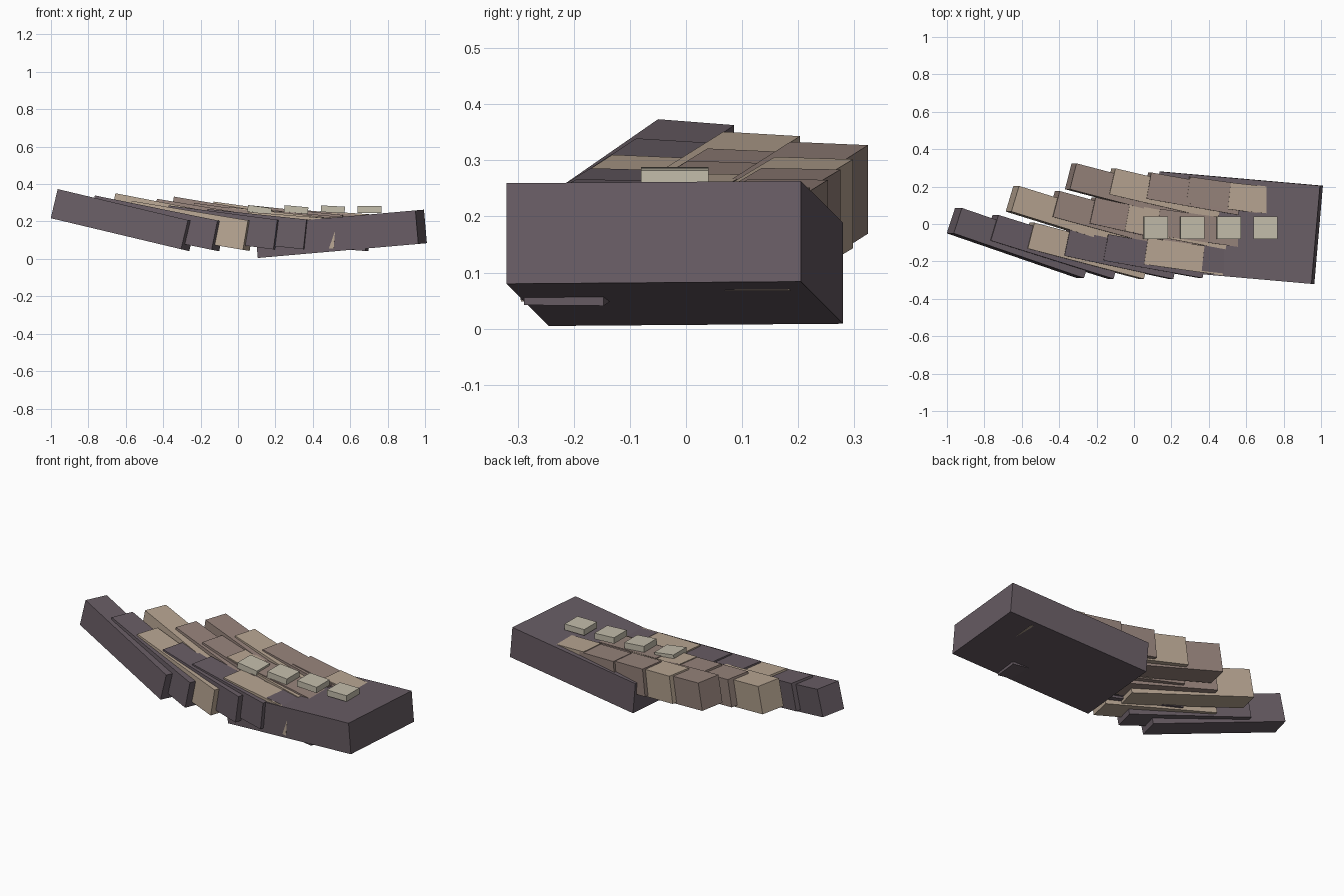
import bpy
from math import radians
from mathutils import Matrix, Vector

if "Cube" in bpy.data.objects:
    bpy.data.objects.remove(bpy.data.objects["Cube"])


def material(name, rgb):
    m = bpy.data.materials.new(name)
    m.diffuse_color = (*rgb, 1)
    m.use_nodes = True
    m.node_tree.nodes["Principled BSDF"].inputs["Base Color"].default_value = m.diffuse_color
    return m


DARK = material("dark", (0.14, 0.11, 0.13))
BROWN = material("brown", (0.31, 0.23, 0.20))
TAN = material("tan", (0.48, 0.38, 0.29))
PALE = material("pale", (0.55, 0.51, 0.41))


def box(name, center, size, mat, yaw=0, tilt=0):
    bpy.ops.mesh.primitive_cube_add(size=1)
    ob = bpy.context.object
    ob.name = name
    rot = Matrix.Rotation(radians(tilt), 4, 'Y') @ Matrix.Rotation(radians(yaw), 4, 'Z')
    ob.matrix_world = Matrix.Translation(center) @ rot @ Matrix.Diagonal((*size, 1))
    ob.data.materials.append(mat)
    return ob


def feather(name, tip, length, yaw, tilt, mat, width=0.143, height=0.16):
    # tip = middle of the upper edge at the outer end
    rot = Matrix.Rotation(radians(tilt), 3, 'Y') @ Matrix.Rotation(radians(-yaw), 3, 'Z')
    center = Vector(tip) + rot @ Vector((length / 2, 0, -height / 2))
    box(name, center, (length, width, height), mat, -yaw, tilt)


# solid root block
box("wing_root", (0.55, -0.02, 0.134), (0.865, 0.527, 0.18), DARK, -5, -5)

# feather rows: tip, length, yaw, tilt, material
rows = {
    "front_feather": [
        ((-0.942, 0.018, 0.368), 0.755, 18.5, 13.4, DARK),
        ((-0.745, -0.02, 0.335), 0.70, 17, 11.5, DARK),
        ((-0.55, -0.062, 0.307), 0.65, 14.5, 9.5, TAN),
        ((-0.357, -0.10, 0.284), 0.60, 12, 7.5, DARK),
        ((-0.15, -0.125, 0.265), 0.54, 10, 6, DARK),
        ((0.065, -0.145, 0.25), 0.475, 8, 4.5, TAN),
        ((0.37, -0.18, 0.227), 0.335, 6.5, 4.5, DARK)],
    "middle_feather": [
        ((-0.635, 0.135, 0.347), 0.70, 17, 11, TAN),
        ((-0.415, 0.107, 0.318), 0.65, 15, 9.5, BROWN),
        ((-0.22, 0.073, 0.297), 0.60, 12.5, 8, BROWN),
        ((-0.035, 0.035, 0.276), 0.55, 10.5, 6, TAN),
        ((0.13, 0.01, 0.262), 0.45, 8, 5, BROWN)],
    "back_feather": [
        ((-0.325, 0.255, 0.33), 0.65, 14.5, 9.5, BROWN),
        ((-0.115, 0.228, 0.304), 0.60, 13, 8, TAN),
        ((0.08, 0.205, 0.285), 0.50, 10, 6, BROWN),
        ((0.29, 0.182, 0.266), 0.45, 8, 5, BROWN),
        ((0.51, 0.15, 0.252), 0.35, 6, 4, TAN)],
}
for row, feathers in rows.items():
    for i, spec in enumerate(feathers):
        feather(f"{row}_{i + 1}", *spec)

# small raised pads along the top
for i, (z, tilt) in enumerate([(0.262, 8), (0.264, 5), (0.265, 3), (0.264, 0)]):
    box(f"pad_{i + 1}", (0.115 + 0.196 * i, -0.02, z), (0.128, 0.12, 0.035), PALE, 0, tilt)
